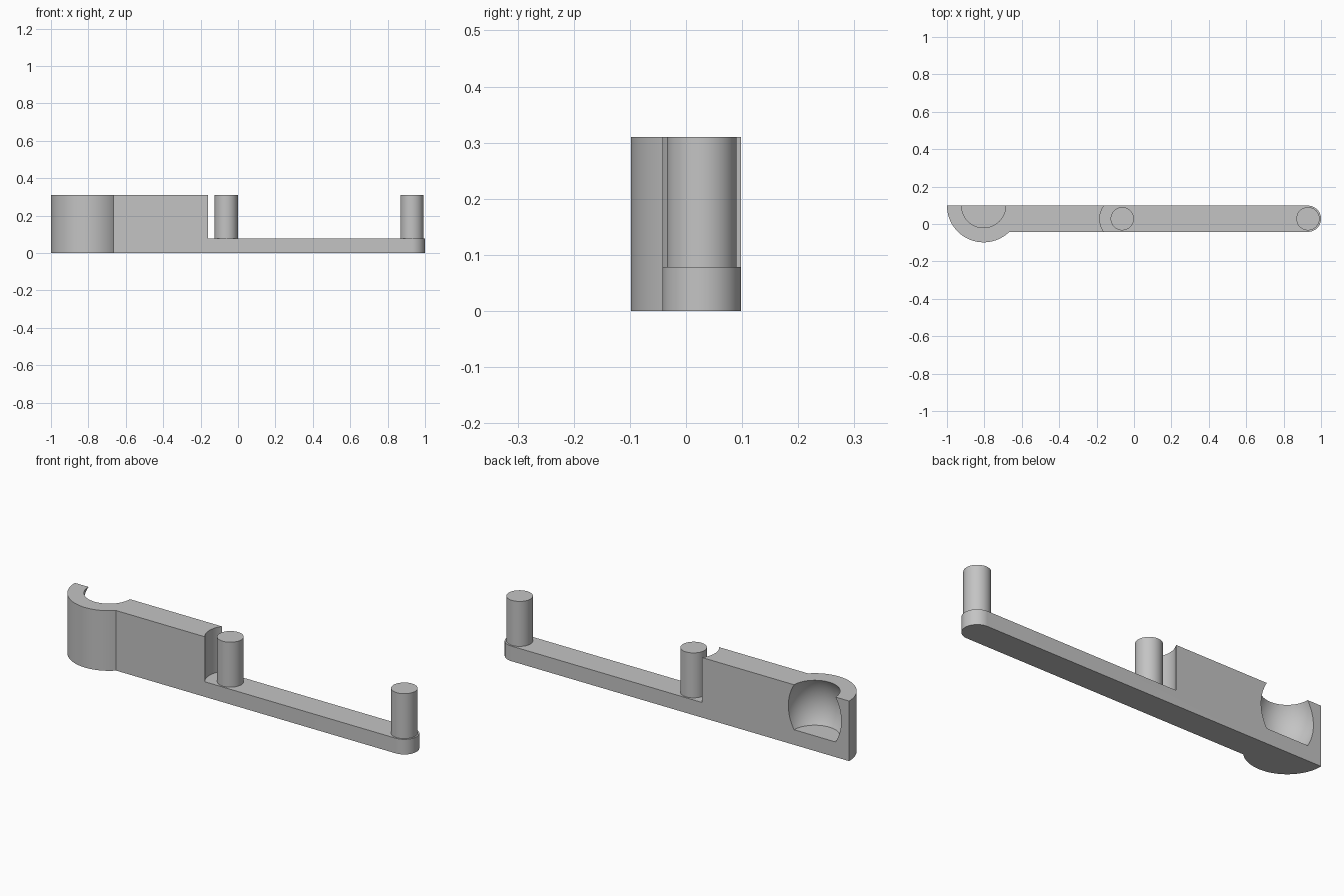
import bpy, bmesh
from math import sin, cos, pi, radians, asin, sqrt

cube = bpy.data.objects.get("Cube")
if cube:
    bpy.data.objects.remove(cube, do_unlink=True)

grey = bpy.data.materials.new("light grey")
grey.use_nodes = True
grey.diffuse_color = (0.55, 0.55, 0.55, 1)
grey.node_tree.nodes["Principled BSDF"].inputs["Base Color"].default_value = grey.diffuse_color

HEIGHT, PLATE = 0.31, 0.078
BACK, FRONT = 0.098, -0.042
MID, HALF = (BACK + FRONT) / 2, (BACK - FRONT) / 2
HEAD_X, HEAD_R = -0.804, 0.196
PIN_X, PIN_R = (-0.063, 0.93), 0.062


def arc(cx, cy, r, start, end, steps):
    angles = [start + (end - start) * i / steps for i in range(steps + 1)]
    return [(cx + r * cos(a), cy + r * sin(a)) for a in angles]


def add_object(name, bm):
    bmesh.ops.recalc_face_normals(bm, faces=bm.faces)
    mesh = bpy.data.meshes.new(name)
    bm.to_mesh(mesh)
    bm.free()
    mesh.materials.append(grey)
    obj = bpy.data.objects.new(name, mesh)
    bpy.context.collection.objects.link(obj)
    return obj


def prism(name, outline, z0, z1):
    bm = bmesh.new()
    face = bm.faces.new([bm.verts.new((x, y, z0)) for x, y in outline])
    lift = bmesh.ops.extrude_face_region(bm, geom=[face])["geom"]
    verts = [v for v in lift if isinstance(v, bmesh.types.BMVert)]
    bmesh.ops.translate(bm, verts=verts, vec=(0, 0, z1 - z0))
    return add_object(name, bm)


def smooth(obj):
    bpy.ops.object.select_all(action='DESELECT')
    obj.select_set(True)
    bpy.context.view_layer.objects.active = obj
    bpy.ops.object.shade_smooth_by_angle(angle=radians(30))


def cut(obj, cutter):
    mod = obj.modifiers.new("cut", 'BOOLEAN')
    mod.operation, mod.solver, mod.object = 'DIFFERENCE', 'EXACT', cutter
    bpy.context.view_layer.objects.active = obj
    bpy.ops.object.modifier_apply(modifier=mod.name)
    bpy.data.objects.remove(cutter, do_unlink=True)


# Lever body: half-round head, straight arm and rounded tip
head_end = -asin((BACK - FRONT) / HEAD_R)
outline = arc(HEAD_X, BACK, HEAD_R, -pi, head_end, 48)
outline += arc(PIN_X[1], MID, HALF, -pi / 2, pi / 2, 40)
body = prism("lever_body", outline, 0, HEIGHT)

# Lower the arm, leaving a concave shoulder around the first pin
recess = arc(PIN_X[0], MID, 0.12, pi / 2, 3 * pi / 2, 64)
recess += [(1.2, MID - 0.12), (1.2, MID + 0.12)]
cut(body, prism("recess_cutter", recess, PLATE, HEIGHT + 0.1))

# Barrel-shaped socket in the head, open at the top and back
RIM, BULGE = 0.118, 0.151
mid_z, half_z = (HEIGHT + PLATE) / 2, (HEIGHT - PLATE) / 2
sag = BULGE - RIM
curve_r = (half_z ** 2 + sag ** 2) / (2 * sag)
spread = asin(half_z / curve_r)
profile = [(0, PLATE)] + arc(BULGE - curve_r, mid_z, curve_r, -spread, spread, 20)
profile += [(RIM, HEIGHT + 0.05), (0, HEIGHT + 0.05)]
bm = bmesh.new()
verts = [bm.verts.new((HEAD_X + r, BACK, z)) for r, z in profile]
edges = [bm.edges.new(pair) for pair in zip(verts, verts[1:])]
bmesh.ops.spin(bm, geom=verts + edges, cent=(HEAD_X, BACK, 0), axis=(0, 0, 1),
               angle=2 * pi, steps=64)
bmesh.ops.remove_doubles(bm, verts=bm.verts, dist=0.0001)
cut(body, add_object("socket_cutter", bm))
smooth(body)

# Upright pins
for name, x in zip(("middle_pin", "tip_pin"), PIN_X):
    circle = arc(x, MID, PIN_R, 0, 2 * pi, 64)[:-1]
    smooth(prism(name, circle, PLATE - 0.02, HEIGHT))
